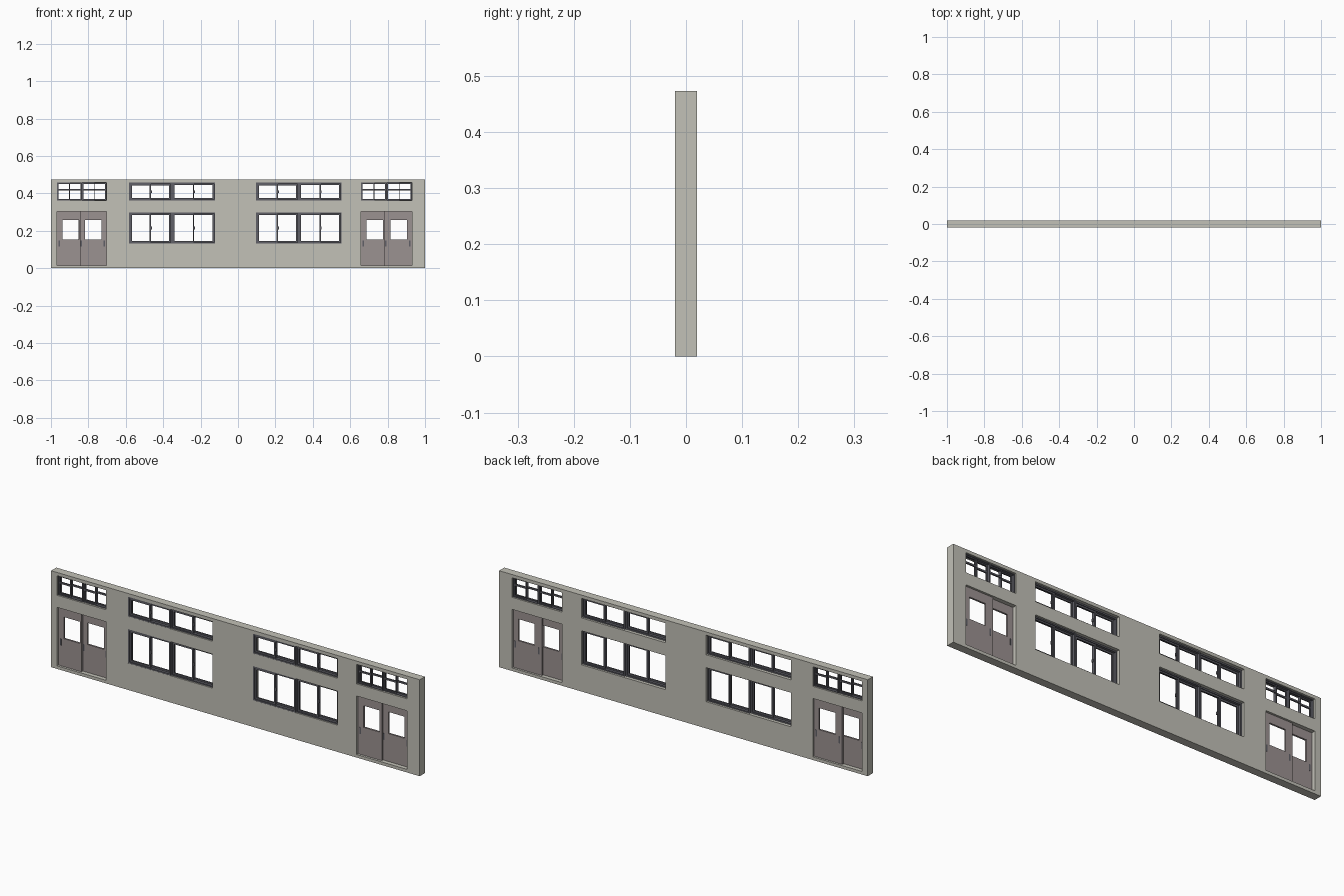
import bpy, bmesh

if "Cube" in bpy.data.objects:
    bpy.data.objects.remove(bpy.data.objects["Cube"])


def material(name, r, g, b):
    m = bpy.data.materials.new(name)
    m.diffuse_color = (r, g, b, 1)
    m.use_nodes = True
    m.node_tree.nodes["Principled BSDF"].inputs["Base Color"].default_value = m.diffuse_color
    return m


WALL = material("warm_grey_wall", 0.54, 0.533, 0.475)
DOOR = material("brown_grey_door", 0.33, 0.288, 0.285)
METAL = material("dark_grey_metal", 0.115, 0.115, 0.135)


def panel(bm, rect, y0, y1, holes=()):
    """Slab in the xz plane with rectangular holes; rects are x0, x1, z0, z1."""
    rects = [rect, *holes]
    xs = sorted({round(v, 5) for r in rects for v in r[:2]})
    zs = sorted({round(v, 5) for r in rects for v in r[2:]})
    verts = {}

    def vert(i, k, y):
        if (i, k, y) not in verts:
            verts[i, k, y] = bm.verts.new((xs[i], y, zs[k]))
        return verts[i, k, y]

    def solid(i, k):
        if not (0 <= i < len(xs) - 1 and 0 <= k < len(zs) - 1):
            return False
        x, z = (xs[i] + xs[i + 1]) / 2, (zs[k] + zs[k + 1]) / 2
        return not any(h[0] < x < h[1] and h[2] < z < h[3] for h in holes)

    for i in range(len(xs) - 1):
        for k in range(len(zs) - 1):
            if not solid(i, k):
                continue
            ring = [(i, k), (i + 1, k), (i + 1, k + 1), (i, k + 1)]
            bm.faces.new([vert(*c, y0) for c in ring])
            bm.faces.new([vert(*c, y1) for c in reversed(ring)])
            for n, (di, dk) in enumerate([(0, -1), (1, 0), (0, 1), (-1, 0)]):
                if not solid(i + di, k + dk):
                    a, b = ring[n], ring[(n + 1) % 4]
                    bm.faces.new([vert(*b, y0), vert(*a, y0), vert(*a, y1), vert(*b, y1)])


def finish(bm, name, mat):
    bmesh.ops.recalc_face_normals(bm, faces=bm.faces[:])
    me = bpy.data.meshes.new(name)
    bm.to_mesh(me)
    bm.free()
    me.materials.append(mat)
    bpy.context.collection.objects.link(bpy.data.objects.new(name, me))


def inset(r, t):
    return (r[0] + t, r[1] - t, r[2] + t, r[3] - t)


def sliding_unit(bm, r, y, frame, stile, bar=None, lock=True):
    """Fixed outer frame holding two overlapping sliding sashes."""
    inner = inset(r, frame)
    panel(bm, r, y, y + 0.024, [inner])
    mid = (r[0] + r[1]) / 2
    h = stile / 2
    sashes = [((inner[0], mid + h, inner[2], inner[3]), y + 0.004),
              ((mid - h, inner[1], inner[2], inner[3]), y + 0.013)]
    for s, ys in sashes:
        g = inset(s, stile)
        holes = [g]
        if bar:
            holes = [(g[0], g[1], g[2], bar - 0.004), (g[0], g[1], bar + 0.004, g[3])]
        panel(bm, s, ys, ys + 0.007, holes)
    if lock:
        z = (r[2] + r[3]) / 2
        panel(bm, (mid + h - 0.002, mid + h + 0.004, z - 0.007, z + 0.007), y + 0.004, y + 0.013)


# Opening positions
door_x = {"left": (-0.968, -0.702), "right": (0.658, 0.93)}
window_x = {"left": (-0.583, -0.123), "right": (0.096, 0.554)}
HIGH, LOW, DOORWAY = (0.361, 0.457), (0.131, 0.298), (0.015, 0.302)

# Wall slab with all openings
openings = [(*x, *z) for x in door_x.values() for z in (HIGH, DOORWAY)]
openings += [(*x, *z) for x in window_x.values() for z in (HIGH, LOW)]
bm = bmesh.new()
panel(bm, (-1, 1, 0, 0.473), -0.02, 0.02, openings)
finish(bm, "wall", WALL)

# Upper and lower sliding windows, two units side by side
for side, (x0, x1) in window_x.items():
    xm = (x0 + x1) / 2
    for label, z in (("upper", HIGH), ("lower", LOW)):
        bm = bmesh.new()
        sliding_unit(bm, (x0, xm, *z), -0.0195, 0.007, 0.008)
        sliding_unit(bm, (xm, x1, *z), -0.014, 0.006, 0.007)
        finish(bm, f"{side}_{label}_window", METAL)

for side, (x0, x1) in door_x.items():
    xm = (x0 + x1) / 2
    # Transom windows with a horizontal glazing bar
    bm = bmesh.new()
    sliding_unit(bm, (x0, xm, *HIGH), -0.013, 0.003, 0.005, 0.42, False)
    sliding_unit(bm, (xm, x1, *HIGH), -0.011, 0.003, 0.005, 0.42, False)
    finish(bm, f"{side}_transom_window", METAL)

    # Sliding door leaves, left one in front, each with a window hole
    split = xm - 0.007
    leaves = {
        "front": ((x0, split, *DOORWAY), -0.009, (x0 + 0.03, x0 + 0.117)),
        "rear": ((split - 0.012, x1, *DOORWAY), 0.001, (x1 - 0.115, x1 - 0.027)),
    }
    for label, (r, y, gx) in leaves.items():
        bm = bmesh.new()
        panel(bm, r, y, y + 0.009, [(*gx, 0.152, 0.258)])
        finish(bm, f"{side}_door_{label}_leaf", DOOR)

    # Upright pull plates on both sides of each leaf
    bm = bmesh.new()
    for x, y in ((x0 + 0.012, -0.009), (x1 - 0.012, 0.001), (split + 0.004, 0.001)):
        panel(bm, (x - 0.004, x + 0.004, 0.115, 0.147), y - 0.001, y + 0.010)
    finish(bm, f"{side}_door_pulls", METAL)
